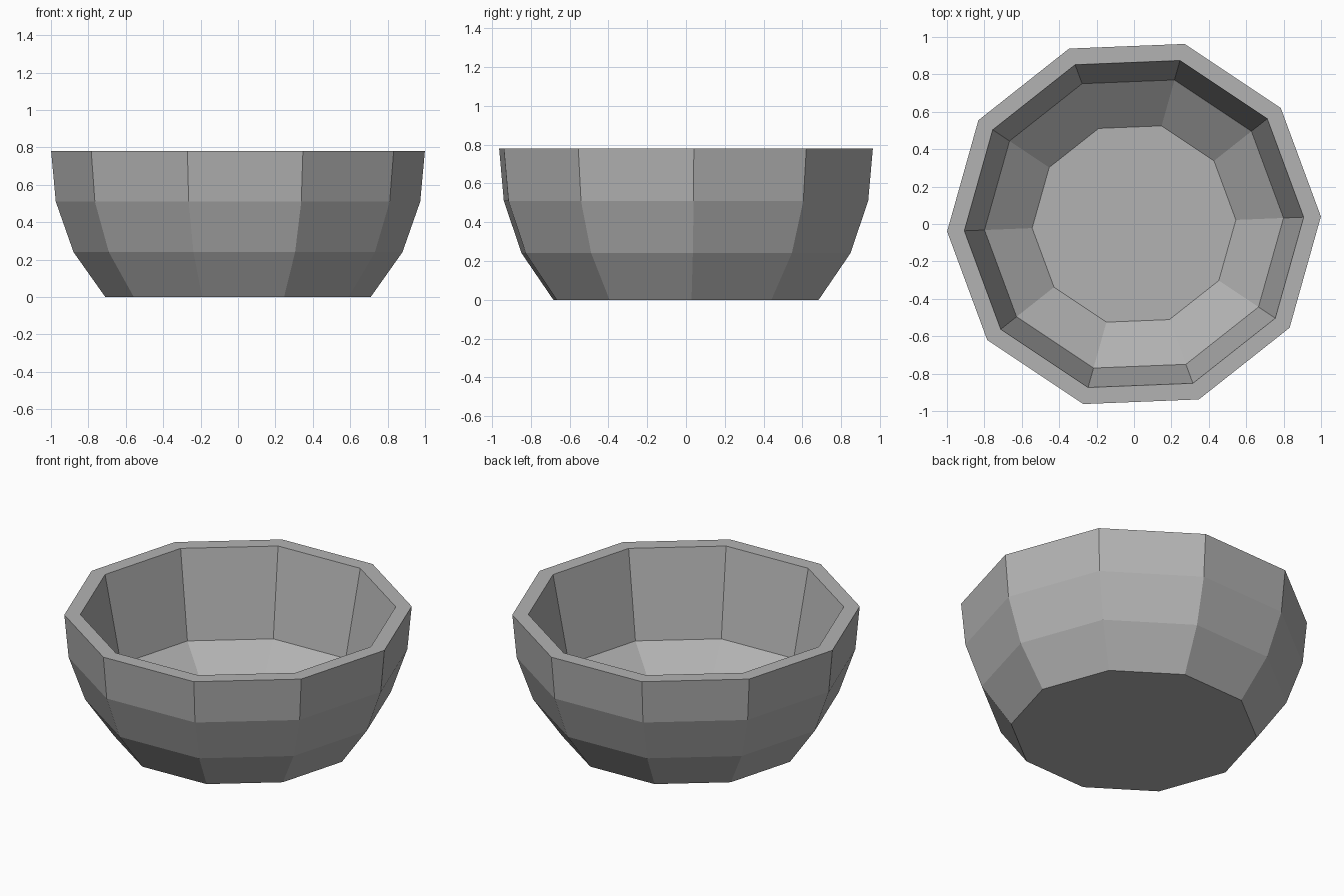
import bpy
import bmesh
from math import cos, sin, pi, radians

cube = bpy.data.objects.get("Cube")
if cube:
    bpy.data.objects.remove(cube, do_unlink=True)

SIDES = 10
TURN = radians(2.3)

# Radius and height from the base edge, over the rim, down to the inner floor
PROFILE = [
    (0.71, 0.0), (0.88, 0.24), (0.975, 0.51), (1.0, 0.78),  # outer wall
    (0.908, 0.78), (0.80, 0.24), (0.545, 0.04),             # inner wall
]


def make_material(name, color):
    mat = bpy.data.materials.new(name)
    mat.use_nodes = True
    mat.diffuse_color = color
    mat.node_tree.nodes["Principled BSDF"].inputs["Base Color"].default_value = color
    return mat


def ring(bm, radius, z):
    angles = [TURN + 2 * pi * i / SIDES for i in range(SIDES)]
    return [bm.verts.new((radius * cos(a), radius * sin(a), z)) for a in angles]


# Bowl: lathe the profile into flat facets
bm = bmesh.new()
rings = [ring(bm, r, z) for r, z in PROFILE]
for low, high in zip(rings, rings[1:]):
    for i in range(SIDES):
        j = (i + 1) % SIDES
        bm.faces.new((low[i], low[j], high[j], high[i]))

# Underside and inner floor
bm.faces.new(rings[0][::-1])
bm.faces.new(rings[-1])
bmesh.ops.recalc_face_normals(bm, faces=bm.faces)

mesh = bpy.data.meshes.new("bowl")
bm.to_mesh(mesh)
bm.free()
mesh.materials.append(make_material("stone grey", (0.45, 0.45, 0.45, 1.0)))
bowl = bpy.data.objects.new("bowl", mesh)
bpy.context.collection.objects.link(bowl)
